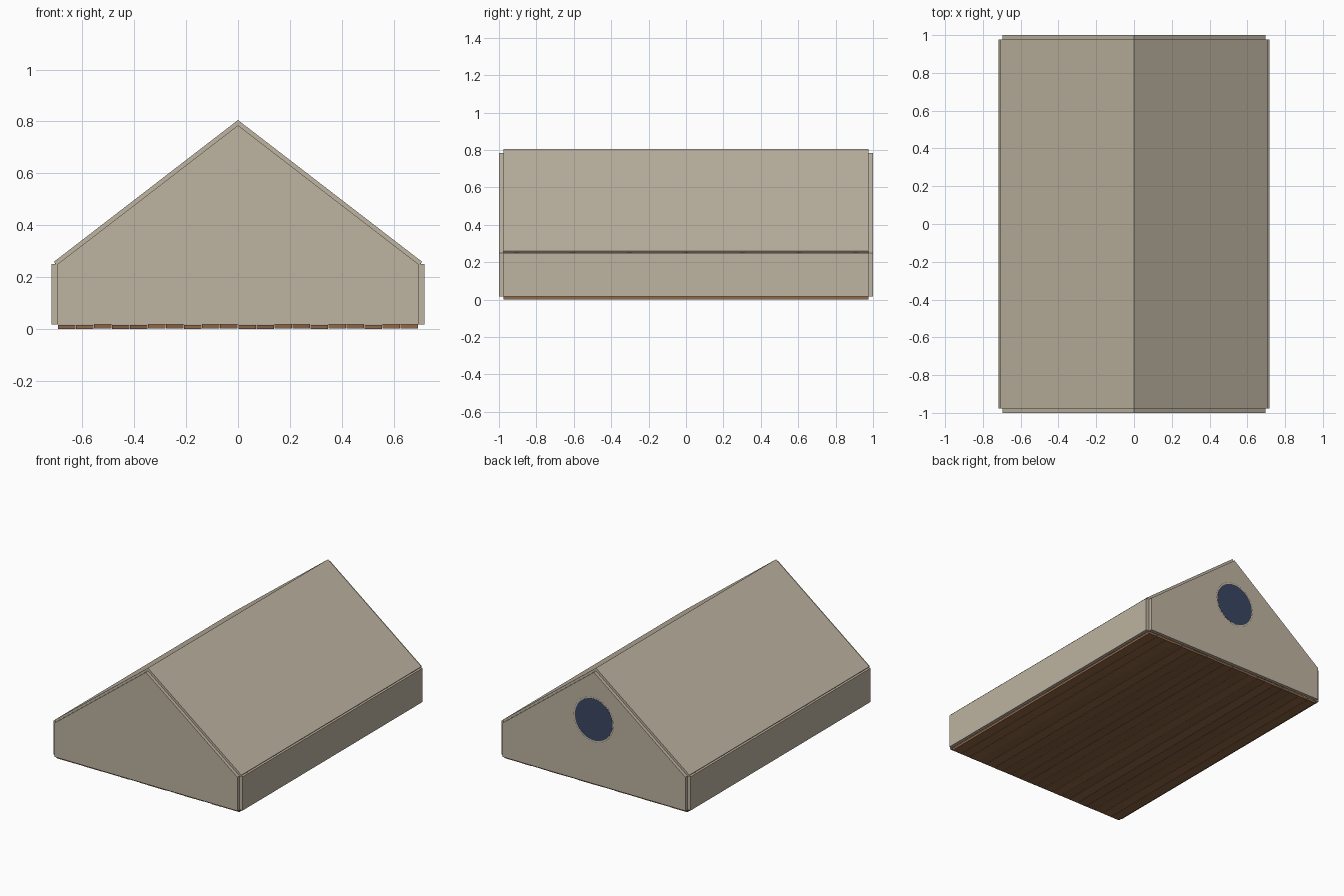
import bpy, bmesh, math, random
from mathutils import Vector

if "Cube" in bpy.data.objects:
    bpy.data.objects.remove(bpy.data.objects["Cube"])

random.seed(4)

def material(name, rgb):
    m = bpy.data.materials.new(name)
    m.diffuse_color = (*rgb, 1)
    m.use_nodes = True
    m.node_tree.nodes["Principled BSDF"].inputs["Base Color"].default_value = m.diffuse_color
    return m

PLASTER = material("plaster", (0.51, 0.452, 0.353))
FLOORS = [material(f"floor_wood_{i + 1}", (0.26 * k, 0.127 * k, 0.056 * k))
          for i, k in enumerate((0.9, 1.0, 1.1))]
TIMBER = material("timber", (0.15, 0.08, 0.04))
GLASS = material("night_glass", (0.042, 0.062, 0.121))

def prism(name, profile, y0, y1, mat):
    """Extrude an x-z profile from y0 to y1."""
    bm = bmesh.new()
    face = bm.faces.new([bm.verts.new((x, y0, z)) for x, z in profile])
    out = bmesh.ops.extrude_face_region(bm, geom=[face])
    verts = [v for v in out["geom"] if isinstance(v, bmesh.types.BMVert)]
    bmesh.ops.translate(bm, vec=Vector((0, y1 - y0, 0)), verts=verts)
    bmesh.ops.recalc_face_normals(bm, faces=bm.faces)
    me = bpy.data.meshes.new(name)
    bm.to_mesh(me)
    bm.free()
    ob = bpy.data.objects.new(name, me)
    me.materials.append(mat)
    bpy.context.collection.objects.link(ob)
    return ob

def box(name, x0, x1, y0, y1, z0, z1, mat):
    return prism(name, [(x0, z0), (x1, z0), (x1, z1), (x0, z1)], y0, y1, mat)

W, EAVE, RIDGE = 0.695, 0.25, 0.785
WALL_T, ROOF_T = 0.0235, 0.016
L = 0.977
slope = math.atan2(RIDGE - EAVE, W)
sn, cs = math.sin(slope), math.cos(slope)

# floor planks, slightly uneven in height and tone
n = 20
step = 2 * W / n
for i in range(n):
    x = -W + i * step
    dz = random.choice((0, 0.001, 0.002))
    box(f"floor_plank_{i + 1}", x + 0.001, x + step - 0.001, -L, L, dz, 0.016 + dz,
        random.choice(FLOORS))

# gable walls
gable = [(-W, 0.018), (W, 0.018), (W, EAVE), (0, RIDGE), (-W, EAVE)]
prism("front_gable_wall", gable, -1, -L, PLASTER)
prism("back_gable_wall", gable, L, 1, PLASTER)

# knee walls, roof slopes and rafters, mirrored left and right
for side, s in (("left", -1), ("right", 1)):
    box(f"{side}_knee_wall", s * W, s * (W + WALL_T), -L, L, 0.018, EAVE, PLASTER)
    ex, ez = W + 0.006 * cs, EAVE - 0.006 * sn
    roof = [(0, RIDGE), (s * ex, ez), (s * (ex + ROOF_T * sn), ez + ROOF_T * cs),
            (0, RIDGE + ROOF_T / cs)]
    prism(f"{side}_roof_slope", roof, -L, L, PLASTER)
    d = 0.045
    rafter = [(0, RIDGE + 0.004), (s * (W + 0.011), EAVE + 0.002),
              (s * (W + 0.006 - d * sn), EAVE - d * cs), (0, RIDGE - d / cs)]
    for i in range(7):
        y = (i - 3) * 0.302
        prism(f"{side}_rafter_{i + 1}", rafter, y - 0.014, y + 0.014, TIMBER)

# ridge beam under the roof peak
box("ridge_beam", -0.02, 0.02, -L, L, 0.68, 0.745, TIMBER)

# round window in the back gable
WZ, R = 0.46, 0.143
bpy.ops.mesh.primitive_cylinder_add(vertices=32, radius=R, depth=0.024,
                                    location=(0, 0.989, WZ), rotation=(math.pi / 2, 0, 0))
glass = bpy.context.object
glass.name = "window_glass"
glass.data.materials.append(GLASS)
bpy.ops.mesh.primitive_torus_add(major_segments=32, minor_segments=8, major_radius=R + 0.010,
                                 minor_radius=0.02, location=(0, 0.9803, WZ),
                                 rotation=(math.pi / 2, 0, 0))
frame = bpy.context.object
frame.name = "window_frame"
frame.data.materials.append(TIMBER)
bpy.ops.object.shade_smooth_by_angle(angle=math.radians(50))

# inner window bars
box("window_bar_vertical", -0.006, 0.006, 0.966, 0.982, WZ - R, WZ + R, TIMBER)
box("window_bar_horizontal", -R, R, 0.966, 0.982, WZ - 0.006, WZ + 0.006, TIMBER)
